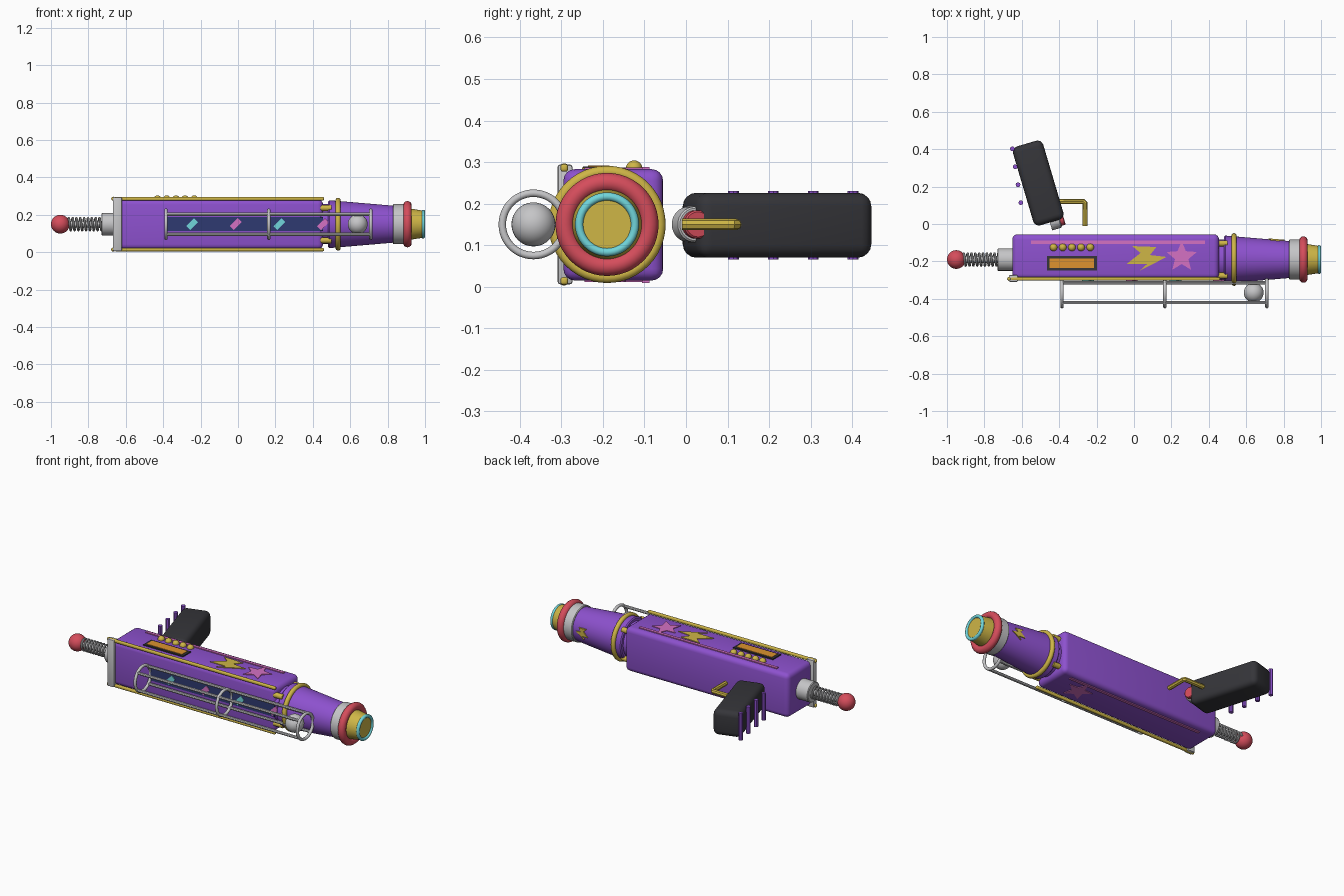
import bpy, bmesh, math
from mathutils import Matrix, Vector

cube = bpy.data.objects.get("Cube")
if cube:
    bpy.data.objects.remove(cube, do_unlink=True)

AY, AZ = -0.19, 0.15          # barrel axis
TOP, BOTTOM = 0.283, 0.015    # body faces
parts = []


def material(name, srgb):
    c = [(v / 255) ** 2.2 for v in srgb] + [1]
    m = bpy.data.materials.new(name)
    m.use_nodes = True
    m.diffuse_color = c
    m.node_tree.nodes["Principled BSDF"].inputs["Base Color"].default_value = c
    return m


PURPLE = material("purple", (140, 82, 205))
GOLD = material("gold", (205, 180, 72))
SILVER = material("silver", (196, 196, 198))
RED = material("red", (212, 78, 92))
CYAN = material("cyan", (112, 212, 218))
PINK = material("pink", (212, 112, 194))
NAVY = material("navy", (50, 60, 112))
ORANGE = material("orange", (220, 145, 50))
BLACK = material("charcoal", (56, 56, 60))


def add(name, bm, mat, matrix=None):
    bmesh.ops.recalc_face_normals(bm, faces=bm.faces)
    me = bpy.data.meshes.new(name)
    bm.to_mesh(me)
    bm.free()
    me.materials.append(mat)
    ob = bpy.data.objects.new(name, me)
    bpy.context.collection.objects.link(ob)
    if matrix:
        ob.matrix_world = matrix
    parts.append(ob)
    return ob


def box(name, mat, center, size, bevel=0, rot_z=0, segments=4):
    bm = bmesh.new()
    bmesh.ops.create_cube(bm, size=1, matrix=Matrix.Diagonal((*size, 1)))
    if bevel:
        bmesh.ops.bevel(bm, geom=bm.edges[:], offset=bevel, segments=segments,
                        profile=0.5, affect='EDGES')
    return add(name, bm, mat, Matrix.Translation(center) @ Matrix.Rotation(rot_z, 4, 'Z'))


def lathe(name, mat, profile, y=AY, z=AZ, sides=48):
    """Turn (x, radius) points around an x-parallel axis and cap both ends."""
    bm = bmesh.new()
    rings = [[bm.verts.new((x, y + r * math.cos(a), z + r * math.sin(a)))
              for a in (math.tau * i / sides for i in range(sides))] for x, r in profile]
    for a, b in zip(rings, rings[1:]):
        for i in range(sides):
            j = (i + 1) % sides
            bm.faces.new((a[i], a[j], b[j], b[i]))
    bm.faces.new(rings[0])
    bm.faces.new(rings[-1])
    return add(name, bm, mat)


def ball(name, mat, center, r, scale=(1, 1, 1)):
    bm = bmesh.new()
    bmesh.ops.create_uvsphere(bm, u_segments=32, v_segments=16, radius=r)
    return add(name, bm, mat, Matrix.Translation(center) @ Matrix.Diagonal((*scale, 1)))


def ring(name, mat, x, major, minor, y=AY, z=AZ):
    bpy.ops.mesh.primitive_torus_add(major_radius=major, minor_radius=minor, major_segments=48,
                                     minor_segments=14, location=(x, y, z),
                                     rotation=(0, math.pi / 2, 0))
    ob = bpy.context.object
    ob.name = name
    ob.data.materials.append(mat)
    parts.append(ob)


def wire(name, mat, points, r):
    cu = bpy.data.curves.new(name, 'CURVE')
    cu.dimensions = '3D'
    cu.bevel_depth, cu.bevel_resolution, cu.use_fill_caps = r, 2, True
    sp = cu.splines.new('POLY')
    sp.points.add(len(points) - 1)
    for p, co in zip(sp.points, points):
        p.co = (*co, 1)
    ob = bpy.data.objects.new(name, cu)
    bpy.context.collection.objects.link(ob)
    bpy.ops.object.select_all(action='DESELECT')
    ob.select_set(True)
    bpy.context.view_layer.objects.active = ob
    bpy.ops.object.convert(target='MESH')
    ob = bpy.context.object
    ob.data.materials.clear()
    ob.data.materials.append(mat)
    parts.append(ob)


def plate(name, mat, outline, matrix, thick=0.006):
    """Thin flat shape, centred in its own z."""
    bm = bmesh.new()
    face = bm.faces.new([bm.verts.new((x, y, -thick / 2)) for x, y in outline])
    out = bmesh.ops.extrude_face_region(bm, geom=[face])
    new = [g for g in out["geom"] if isinstance(g, bmesh.types.BMVert)]
    bmesh.ops.translate(bm, verts=new, vec=(0, 0, thick))
    return add(name, bm, mat, matrix)


# Body, side rails and rear bracket
box("body", PURPLE, (-0.098, -0.175, (TOP + BOTTOM) / 2), (1.105, 0.24, TOP - BOTTOM), 0.028)
box("rear_bracket", SILVER, (-0.645, -0.291, AZ), (0.048, 0.036, 0.288), 0.006, segments=2)
for side, z in (("upper", 0.286), ("lower", 0.014)):
    box(side + "_rail", GOLD, (-0.1, -0.293, z), (1.12, 0.018, 0.018), 0.006, segments=3)
    ball(side + "_bracket_stud", GOLD, (-0.667, -0.293, z), 0.011)

# Front window with slanted marks
box("window_panel", NAVY, (0.035, -0.296, AZ), (0.84, 0.008, 0.075))
for i in range(4):
    m = Matrix.Translation((-0.245 + 0.233 * i, -0.301, AZ)) @ Matrix.Rotation(math.pi / 2, 4, 'X') \
        @ Matrix.Rotation(math.pi / 4, 4, 'Z')
    plate("window_mark", (CYAN, PINK)[i % 2],
          [(-0.03, -0.015), (0.03, -0.015), (0.03, 0.015), (-0.03, 0.015)], m)

# Side cage with loose ball
CY = -0.367
for x in (-0.385, 0.165, 0.71):
    ring("cage_ring", SILVER, x, 0.075, 0.009, CY)
for i in range(4):
    a = math.pi / 4 + i * math.pi / 2
    y, z = CY + 0.075 * math.cos(a), AZ + 0.075 * math.sin(a)
    wire("cage_rod", SILVER, [(-0.385, y, z), (0.71, y, z)], 0.009)
ball("cage_ball", SILVER, (0.64, CY, AZ), 0.053)

# Top and bottom decorations
star = [((0.085, 0.038)[i % 2] * math.cos(math.pi / 2 + i * math.pi / 5),
         (0.085, 0.038)[i % 2] * math.sin(math.pi / 2 + i * math.pi / 5)) for i in range(10)]
for side, z in (("top", TOP + 0.001), ("bottom", BOTTOM - 0.001)):
    box(side + "_stripe", PINK, (-0.085, -0.097, z), (0.93, 0.018, 0.009))
    plate(side + "_star", PINK, star, Matrix.Translation((0.255, -0.176, z)))
bolt = [(-0.01, -0.118), (0.12, -0.123), (0.085, -0.166), (0.175, -0.176),
        (0.03, -0.25), (0.07, -0.214), (-0.04, -0.214), (0.035, -0.155)]
plate("top_bolt", GOLD, bolt, Matrix.Translation((0, 0, TOP + 0.001)))
box("display_frame", BLACK, (-0.332, -0.21, TOP + 0.002), (0.268, 0.076, 0.009))
box("display_screen", ORANGE, (-0.332, -0.21, TOP + 0.005), (0.238, 0.052, 0.008))
for i in range(5):
    ball("button", GOLD, (-0.43 + 0.049 * i, -0.125, TOP + 0.001), 0.02)

# Barrel and muzzle
lathe("barrel_neck", PURPLE, [(0.44, 0.107), (0.49, 0.107)])
for i in range(4):
    a = math.pi / 4 + i * math.pi / 2
    lathe("neck_pin", GOLD, [(0.44, 0.016), (0.5, 0.016)],
          AY + 0.122 * math.cos(a), AZ + 0.122 * math.sin(a), 16)
lathe("barrel_cone", PURPLE, [(0.482, 0.122), (0.488, 0.128), (0.84, 0.098)])
ring("barrel_ring", GOLD, 0.535, 0.127, 0.014)
lathe("muzzle_band", SILVER, [(0.828, 0.103), (0.832, 0.107), (0.886, 0.107), (0.89, 0.103)])
ring("muzzle_bumper", RED, 0.906, 0.101, 0.023)
lathe("muzzle_tip", GOLD, [(0.88, 0.088), (0.93, 0.082), (0.992, 0.072)])
ring("muzzle_lip", CYAN, 0.99, 0.067, 0.01)
slope = Matrix.Rotation(math.atan2(-0.03, 0.352), 4, 'Z')
plate("barrel_bolt", GOLD, [((x - 0.065) * 0.4, (y + 0.184) * 0.5) for x, y in bolt],
      Matrix.Translation((0.76, AY + 0.105, AZ)) @ slope @ Matrix.Rotation(math.pi / 2, 4, 'X'),
      0.009)

# Spring plunger
lathe("plunger_socket", SILVER, [(-0.73, 0.056), (-0.726, 0.06), (-0.64, 0.06)])
lathe("plunger_rod", SILVER, [(-0.94, 0.018), (-0.72, 0.018)], sides=24)
turns, steps = 9, 20
wire("plunger_spring", SILVER,
     [(-0.91 + 0.185 * i / (turns * steps), AY + 0.033 * math.cos(math.tau * i / steps),
       AZ + 0.033 * math.sin(math.tau * i / steps)) for i in range(turns * steps + 1)], 0.006)
ball("plunger_knob", RED, (-0.95, AY, AZ), 0.05)
bpy.context.view_layer.update()

# Grip with finger bars
tilt = math.radians(16.5)
box("grip", BLACK, (-0.512, 0.219, 0.148), (0.168, 0.44, 0.156), 0.032, tilt)
for i in range(4):
    p = Vector((-0.65 + 0.015 * i, 0.402 - 0.096 * i, 0))
    wire("finger_bar", PURPLE, [p + Vector((0, 0, 0.066)), p + Vector((0, 0, 0.23))], 0.013)

# Trigger and guard
for name, mat, x0, x1, r in (("trigger_base", SILVER, -0.06, -0.005, 0.043),
                             ("trigger_button", RED, -0.03, 0.018, 0.034)):
    ob = lathe(name, mat, [(x0, r), (x1 - 0.004, r), (x1, r - 0.004)], 0, 0, 32)
    ob.matrix_world = Matrix.Translation((-0.392, 0.024, AZ)) @ Matrix.Rotation(tilt, 4, 'Z')
wire("trigger_guard", GOLD, [(-0.43, 0.12, AZ), (-0.27, 0.12, AZ), (-0.262, 0.112, AZ),
                             (-0.262, -0.01, AZ)], 0.014)

# Smooth shading with sharp edges kept
bpy.ops.object.select_all(action='DESELECT')
for ob in parts:
    ob.select_set(True)
bpy.context.view_layer.objects.active = parts[0]
bpy.ops.object.shade_smooth_by_angle(angle=math.radians(40))
